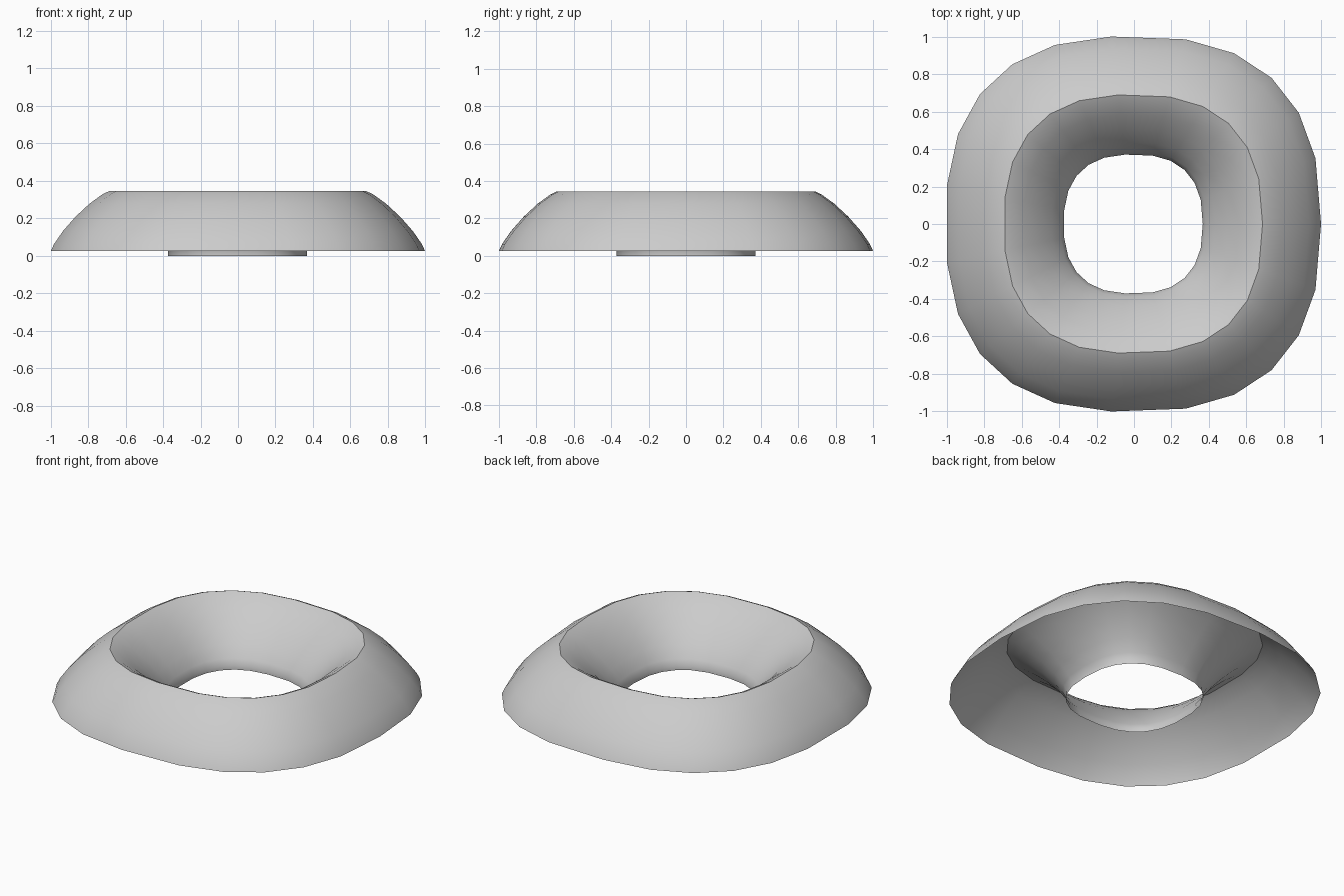
import bpy, bmesh, math

if "Cube" in bpy.data.objects:
    bpy.data.objects.remove(bpy.data.objects["Cube"])

SIDES = 23      # corners around the ring
STEPS = 6       # rows on each flank
RIM_R, RIM_Z, BASE_Z = 0.69, 0.345, 0.026


def spow(v, p):
    return math.copysign(abs(v) ** p, v)


# Profile (radius, height): outer flank up to the sharp rim, inner flank down, short lip
def flank(edge_r):
    pts = []
    for i in range(STEPS + 1):
        a = math.pi / 2 * i / STEPS
        pts.append((RIM_R + (edge_r - RIM_R) * spow(math.cos(a), 1.6),
                    BASE_Z + (RIM_Z - BASE_Z) * spow(math.sin(a), 1.6)))
    return pts


profile = flank(1.002) + flank(0.371)[::-1][1:] + [(0.371, 0.0)]

# Sweep the profile around a rounded-square outline
bm = bmesh.new()
rows = []
for r, z in profile:
    row = []
    for k in range(SIDES):
        t = 2 * math.pi * k / SIDES
        row.append(bm.verts.new((r * spow(math.cos(t), 0.8) - 0.004,
                                 r * spow(math.sin(t), 0.8), z)))
    rows.append(row)
for a, b in zip(rows, rows[1:]):
    for k in range(SIDES):
        n = (k + 1) % SIDES
        bm.faces.new((a[k], a[n], b[n], b[k]))

mesh = bpy.data.meshes.new("hollow_ring")
bm.to_mesh(mesh)
bm.free()
ring = bpy.data.objects.new("hollow_ring", mesh)
bpy.context.collection.objects.link(ring)

# Smooth flanks with a crisp rim and lip
bpy.context.view_layer.objects.active = ring
ring.select_set(True)
bpy.ops.object.shade_smooth_by_angle(angle=math.radians(35))
